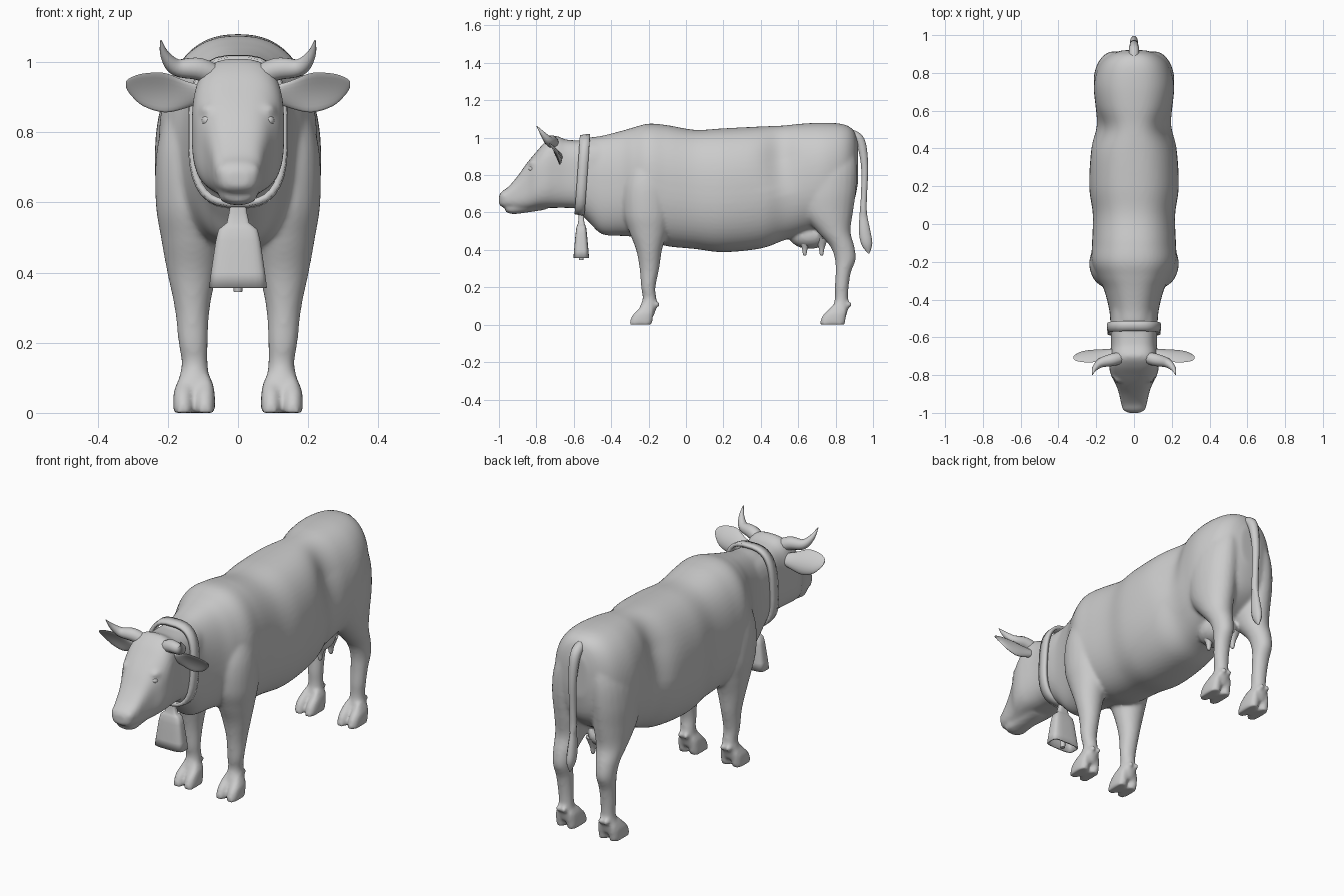
import bpy
import bmesh
import math
from mathutils import Matrix, Vector

cube = bpy.data.objects.get("Cube")
if cube:
    bpy.data.objects.remove(cube, do_unlink=True)

GREY = (0.6, 0.6, 0.6, 1)
hide = bpy.data.materials.new("plain grey")
hide.diffuse_color = GREY
hide.use_nodes = True
hide.node_tree.nodes["Principled BSDF"].inputs["Base Color"].default_value = GREY


def spline(rows, steps):
    """Smooth interpolation through rows of numbers."""
    out = []
    for i in range(len(rows) - 1):
        a, b, c, d = (rows[max(0, min(len(rows) - 1, i + k))] for k in (-1, 0, 1, 2))
        for s in range(steps):
            t = s / steps
            out.append([q + t / 2 * (r - p + t * (2 * p - 5 * q + 4 * r - w + t * (3 * q - 3 * r + w - p)))
                        for p, q, r, w in zip(a, b, c, d)])
    return out + [list(rows[-1])]


def loft(bm, axis, rows, side=1, power=2.2, count=24, steps=4, caps=(True, True)):
    """Skin rounded sections (position, low u, high u, low v, high v) along an axis."""
    u, v = [k for k in range(3) if k != axis]
    rings = []
    for t, u0, u1, v0, v1 in spline(rows, steps):
        ring = []
        for k in range(count):
            a = math.tau * (k + 0.5) / count
            co = Vector()
            c, s = math.cos(a), math.sin(a)
            co[axis] = t
            co[u] = (u0 + u1) / 2 + (u1 - u0) / 2 * math.copysign(abs(c) ** (2 / power), c)
            co[v] = (v0 + v1) / 2 + (v1 - v0) / 2 * math.copysign(abs(s) ** (2 / power), s)
            co.x *= side
            ring.append(bm.verts.new(co))
        rings.append(ring)
    for p, q in zip(rings, rings[1:]):
        for k in range(count):
            j = (k + 1) % count
            bm.faces.new((p[k], p[j], q[j], q[k]))
    for wanted, ring in zip(caps, (rings[0], rings[-1])):
        if wanted:
            bm.faces.new(ring)


def blob(bm, centre, radii):
    m = Matrix.Translation(centre) @ Matrix.Diagonal((*radii, 1))
    bmesh.ops.create_uvsphere(bm, u_segments=16, v_segments=10, radius=1, matrix=m)


def activate(ob):
    bpy.ops.object.select_all(action='DESELECT')
    ob.select_set(True)
    bpy.context.view_layer.objects.active = ob


def finish(bm, name, angle=60):
    bmesh.ops.recalc_face_normals(bm, faces=bm.faces)
    mesh = bpy.data.meshes.new(name)
    bm.to_mesh(mesh)
    bm.free()
    mesh.materials.append(hide)
    ob = bpy.data.objects.new(name, mesh)
    bpy.context.collection.objects.link(ob)
    activate(ob)
    bpy.ops.object.shade_smooth_by_angle(angle=math.radians(angle))
    return ob


def tube(name, points):
    """Tapered tube through (x, y, z, radius) points."""
    curve = bpy.data.curves.new(name, 'CURVE')
    curve.dimensions = '3D'
    curve.bevel_depth = 1
    curve.bevel_resolution = 3
    curve.use_fill_caps = True
    line = curve.splines.new('POLY')
    smooth = spline(points, 5)
    line.points.add(len(smooth) - 1)
    for point, (x, y, z, r) in zip(line.points, smooth):
        point.co = (x, y, z, 1)
        point.radius = max(r, 0.001)
    curve.materials.append(hide)
    ob = bpy.data.objects.new(name, curve)
    bpy.context.collection.objects.link(ob)
    activate(ob)
    bpy.ops.object.convert(target='MESH')
    ob = bpy.context.object
    bpy.ops.object.shade_smooth_by_angle(angle=math.radians(60))
    return ob


def mirrored(ob):
    ob.modifiers.new("mirror", 'MIRROR').use_mirror_merge = False


# Torso: (y, half width, bottom, top), hollowed high on the flanks
torso = [(-.58, .12, .61, .98), (-.52, .125, .55, 1.0), (-.45, .132, .485, 1.01),
         (-.35, .158, .475, 1.035), (-.28, .192, .47, 1.055), (-.2, .224, .45, 1.075),
         (-.1, .222, .42, 1.067), (.05, .218, .405, 1.042), (.2, .237, .388, 1.05),
         (.4, .226, .408, 1.06), (.52, .2, .45, 1.065), (.62, .205, .48, 1.075),
         (.74, .212, .52, 1.08), (.84, .183, .58, 1.072), (.895, .13, .65, 1.04),
         (.92, .06, .76, .97)]
body = bmesh.new()
loft(body, 1, [(y, -w, w, lo, hi) for y, w, lo, hi in torso], power=2.35, count=56, steps=8)
for vert in body.verts:
    height = min(1, max(0, (vert.co.z - .7) / .2))
    vert.co.x *= 1 - .17 * height * math.exp(-((vert.co.y - .5) / .09) ** 2)

# Neck and head, then the lower jaw
head = [(-1, .03, .645, .69), (-.985, .053, .63, .712), (-.95, .068, .625, .737),
        (-.9, .079, .615, .795), (-.85, .096, .615, .865), (-.8, .122, .622, .925),
        (-.75, .132, .625, .98), (-.7, .128, .625, 1.01), (-.64, .122, .625, .99),
        (-.55, .124, .62, .985), (-.45, .12, .6, .99)]
loft(body, 1, [(y, -w, w, lo, hi) for y, w, lo, hi in head], power=3, count=56, steps=8)
loft(body, 1, [(-.965, -.04, .04, .603, .635), (-.93, -.055, .055, .592, .65),
               (-.87, -.055, .055, .597, .66), (-.75, -.06, .06, .615, .7)])

# Legs: (z, inner x, outer x, front y, back y)
front_leg = [(.04, .08, .17, -.265, -.175), (.09, .08, .17, -.25, -.158), (.14, .086, .161, -.232, -.158),
             (.2, .086, .17, -.24, -.163), (.3, .08, .181, -.248, -.143), (.4, .06, .202, -.267, -.128),
             (.5, .042, .22, -.305, -.1), (.6, .03, .235, -.335, -.08), (.75, .04, .232, -.33, -.09),
             (.9, .05, .195, -.28, -.12)]
hind_leg = [(.04, .08, .17, .755, .855), (.09, .08, .167, .783, .868), (.14, .086, .16, .795, .867),
            (.2, .086, .164, .795, .87), (.28, .083, .17, .8, .882), (.35, .079, .175, .796, .908),
            (.42, .068, .182, .77, .9), (.5, .045, .195, .7, .88), (.6, .022, .208, .62, .893),
            (.72, .012, .214, .6, .91), (.84, .01, .2, .61, .914), (.96, .02, .15, .67, .898)]
for side in (1, -1):
    for leg, toe_y, heel_y, claw_y in ((front_leg, -.303, -.182, -.156), (hind_leg, .715, .85, .872)):
        loft(body, 2, leg, side, power=2, steps=6)
        # Cloven toes and dewclaws
        for x, claw_x in ((.094, .108), (.156, .142)):
            loft(body, 2, [(0, x - .029, x + .029, toe_y, heel_y),
                           (.03, x - .029, x + .029, toe_y + .006, heel_y + .004),
                           (.06, x - .027, x + .027, toe_y + .024, heel_y + .008),
                           (.085, x - .022, x + .018, toe_y + .05, heel_y + .01),
                           (.11, x - .01, x + .006, toe_y + .07, heel_y)], side, power=2.6)
            blob(body, (side * claw_x, claw_y, .108), (.013, .017, .016))
    # Brows, nostril wings and cheeks
    blob(body, (side * .08, -.81, .862), (.03, .03, .022))
    blob(body, (side * .04, -.965, .685), (.025, .03, .028))
    blob(body, (side * .072, -.73, .74), (.05, .08, .09))
blob(body, (0, .66, .475), (.09, .11, .07))
cow = finish(body, "body")
remesh = cow.modifiers.new("blend", 'REMESH')
remesh.mode = 'VOXEL'
remesh.voxel_size = .009
remesh.use_smooth_shade = True
soften = cow.modifiers.new("soften", 'SMOOTH')
soften.factor = .5
soften.iterations = 9

# Teats under the udder
teats = bmesh.new()
for y in (.635, .725):
    loft(teats, 2, [(z, .04 - r, .04 + r, y - r, y + r)
                    for z, r in ((.37, .005), (.378, .01), (.41, .016), (.46, .035))], count=12)
mirrored(finish(teats, "teats"))

# Eyes
eyes = bmesh.new()
blob(eyes, (.086, -.824, .833), (.018, .018, .016))
mirrored(finish(eyes, "eyes"))

# Cupped ears leaning forward at the top
ear = bmesh.new()
loft(ear, 0, [(.09, -.715, -.675, .89, .93), (.15, -.715, -.682, .868, .947),
              (.21, -.712, -.686, .856, .97), (.27, -.712, -.692, .874, .968),
              (.305, -.712, -.7, .905, .957), (.32, -.71, -.703, .928, .945)], power=2, count=20)
for vert in ear.verts:
    lift = vert.co.z - .915
    vert.co.y += .012 - lift * .5 - 5 * lift * lift
mirrored(finish(ear, "ears"))

# Horns
mirrored(tube("horns", [(.04, -.7, .95, .028), (.11, -.718, .98, .033), (.175, -.735, .985, .025),
                        (.208, -.765, 1.02, .014), (.22, -.798, 1.062, .002)]))

# Tail with a narrow brush
tail = tube("tail", [(0, .84, 1.03, .02), (0, .9, 1.012, .027), (0, .936, .97, .026), (0, .955, .85, .02),
                     (0, .952, .7, .017), (0, .948, .6, .02), (0, .955, .5, .032), (0, .968, .43, .03),
                     (0, .978, .38, .003)])
for vert in tail.data.vertices:
    vert.co.x *= .65 if vert.co.z < .6 else 1

# Collar band
collar = bmesh.new()
loft(collar, 1, [(y, -w, w, .802 - h, .802 + h) for y, w, h in
                 ((-.58, .131, .203), (-.553, .134, .208), (-.528, .133, .21))],
     power=3, count=32, steps=1, caps=(False, False))
for vert in collar.verts:
    vert.co.y += (vert.co.z - .8) * .07
thick = finish(collar, "collar").modifiers.new("thickness", 'SOLIDIFY')
thick.thickness = .018
thick.offset = 0

# Bell, open below, with its clapper
bell = bmesh.new()
loft(bell, 2, [(z, -w, w, -.56 - d, -.56 + d) for z, w, d in
               ((.357, .083, .042), (.45, .07, .034), (.522, .056, .026), (.542, .032, .017),
                (.6, .022, .013))], power=4, steps=2, caps=(False, True))
wall = finish(bell, "bell", 40).modifiers.new("thickness", 'SOLIDIFY')
wall.thickness = .008
tube("clapper", [(0, -.56, .53, .006), (0, -.56, .4, .006), (0, -.56, .375, .014), (0, -.56, .345, .012)])
